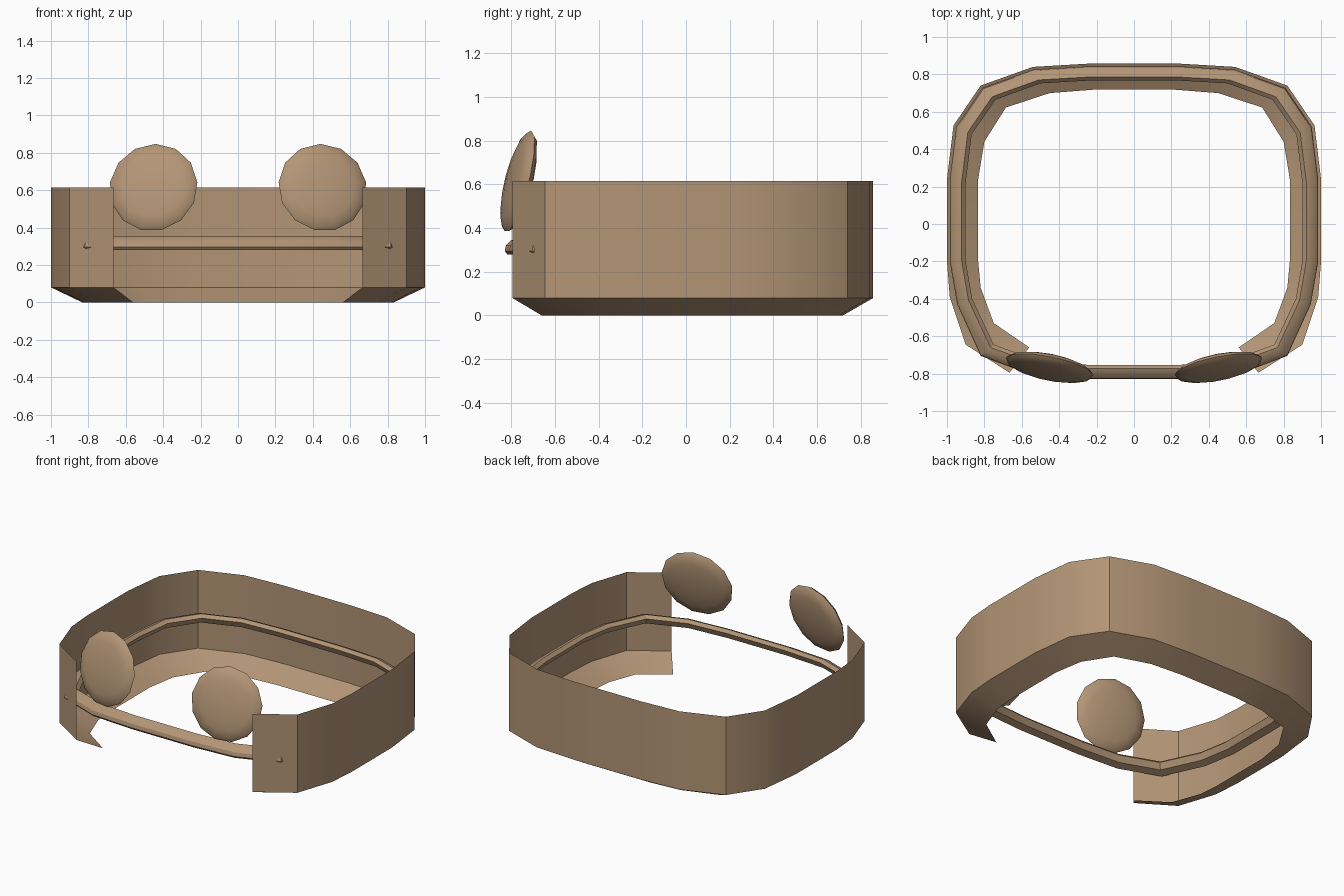
import bpy, bmesh
from mathutils import Vector

cube = bpy.data.objects.get("Cube")
if cube:
    bpy.data.objects.remove(cube, do_unlink=True)

# Single tan material
tan = bpy.data.materials.new("tan")
tan.use_nodes = True
colour = (0.45, 0.30, 0.18, 1)
tan.diffuse_color = colour
bsdf = tan.node_tree.nodes["Principled BSDF"]
bsdf.inputs["Base Color"].default_value = colour
bsdf.inputs["Roughness"].default_value = 0.8


def finish(bm, name):
    """Turn a bmesh into a shaded, coloured object."""
    mesh = bpy.data.meshes.new(name)
    bm.to_mesh(mesh)
    bm.free()
    mesh.materials.append(tan)
    ob = bpy.data.objects.new(name, mesh)
    bpy.context.collection.objects.link(ob)
    bpy.ops.object.select_all(action='DESELECT')
    ob.select_set(True)
    bpy.context.view_layer.objects.active = ob
    bpy.ops.object.shade_smooth_by_angle(angle=0.5236)
    return ob


def mirrored(half):
    """Front-to-back outline on +x, continued back-to-front on -x."""
    return half + [(-x, y) for x, y in reversed(half)]


def skin(name, rows, closed):
    """Skin rows of points; closed joins both the path and the profile."""
    bm = bmesh.new()
    grid = [[bm.verts.new(p) for p in row] for row in rows]
    n, m = len(grid), len(grid[0])
    for i in range(n if closed else n - 1):
        a, b = grid[i], grid[(i + 1) % n]
        for j in range(m if closed else m - 1):
            k = (j + 1) % m
            bm.faces.new((a[j], a[k], b[k], b[j]))
    return finish(bm, name)


# Band: thin wall open at the front, with a lip sloping inward at the bottom
wall = mirrored([(0.665, -0.795), (0.90, -0.645), (0.985, -0.39), (1.0, -0.2),
                 (1.0, 0.24), (0.965, 0.527), (0.82, 0.74), (0.54, 0.84), (0.25, 0.857)])
lip = mirrored([(0.56, -0.66), (0.75, -0.53), (0.82, -0.34), (0.833, -0.2),
                (0.833, 0.24), (0.80, 0.44), (0.685, 0.623), (0.45, 0.70), (0.22, 0.718)])
skin("band_wall", [[(x, y, 0) for x, y in lip],
                   [(x, y, 0.08) for x, y in wall],
                   [(x, y, 0.615) for x, y in wall]], False)

# Inner rail: closed loop whose section runs between an outer and inner outline
outer = mirrored([(0.24, -0.83), (0.54, -0.81), (0.82, -0.705), (0.945, -0.43), (0.985, -0.2),
                  (0.985, 0.24), (0.95, 0.52), (0.81, 0.728), (0.54, 0.825), (0.24, 0.843)])
inner = mirrored([(0.22, -0.755), (0.50, -0.735), (0.75, -0.645), (0.865, -0.40), (0.90, -0.2),
                  (0.90, 0.22), (0.868, 0.48), (0.74, 0.665), (0.50, 0.752), (0.22, 0.768)])
section = [(0.85, 0.28), (1.0, 0.295), (0.93, 0.32), (0.65, 0.343),
           (0.25, 0.355), (0.0, 0.335), (0.25, 0.295)]
skin("inner_rail", [[(u + (x - u) * t, v + (y - v) * t, z)
                     for (x, y), (u, v) in zip(outer, inner)] for t, z in section], True)

# Two flattened round pads, leaning back and turned slightly outward
for side, name in ((1, "left_pad"), (-1, "right_pad")):
    bm = bmesh.new()
    bmesh.ops.create_uvsphere(bm, u_segments=13, v_segments=8, radius=1)
    bmesh.ops.scale(bm, vec=(0.24, 0.24, 0.046), verts=bm.verts)
    turn = Vector((0.2 * side, -1, 0.25)).to_track_quat('Z', 'Y').to_matrix()
    bmesh.ops.rotate(bm, matrix=turn, verts=bm.verts)
    bmesh.ops.translate(bm, vec=(0.452 * side, -0.766, 0.614), verts=bm.verts)
    finish(bm, name)
